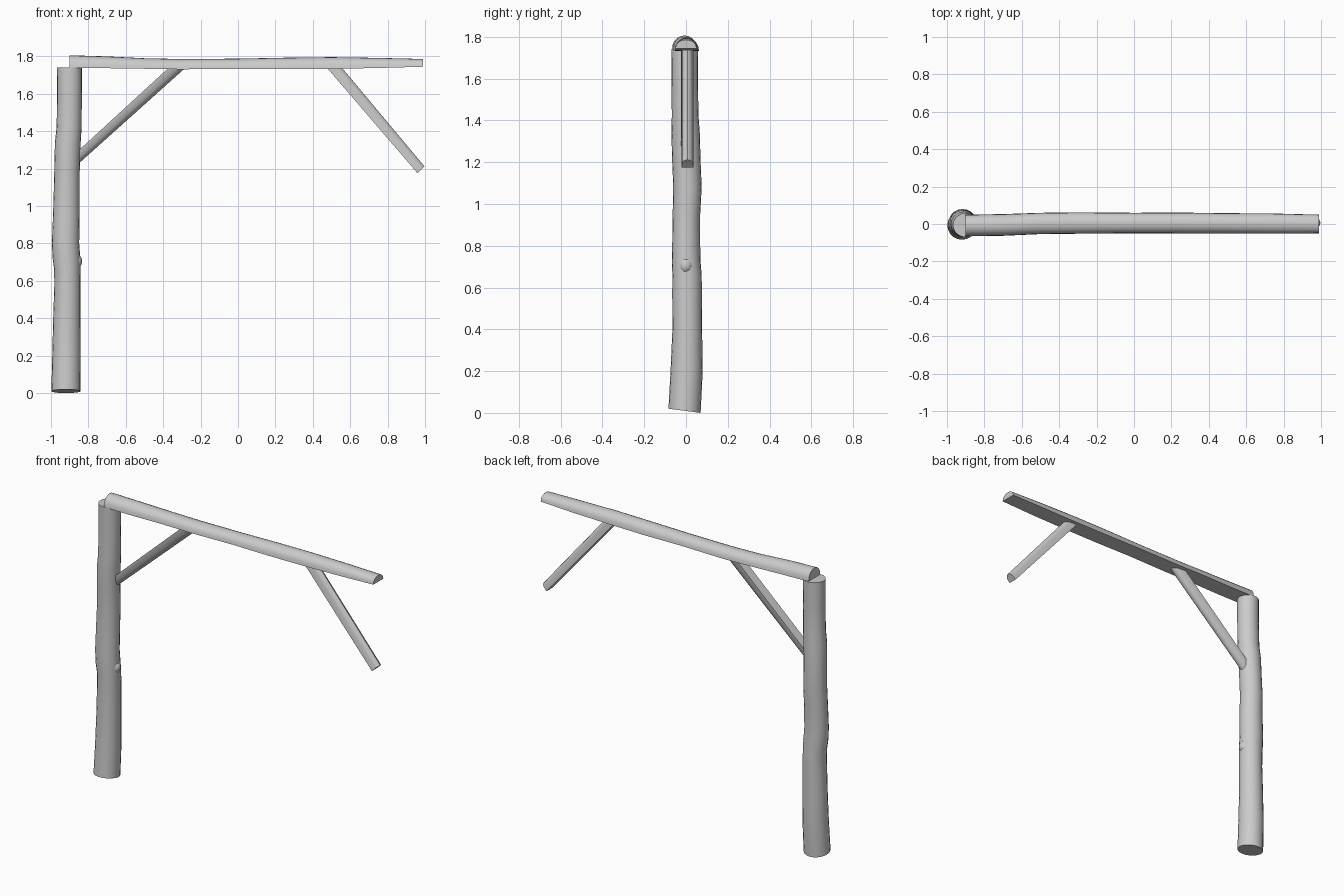
import bpy, bmesh, math
from mathutils import Vector

if "Cube" in bpy.data.objects:
    bpy.data.objects.remove(bpy.data.objects["Cube"])

wood = bpy.data.materials.new("plain grey wood")
wood.use_nodes = True
GREY = (0.6, 0.6, 0.6, 1)
wood.diffuse_color = GREY
wood.node_tree.nodes["Principled BSDF"].inputs["Base Color"].default_value = GREY


def loft(name, rings, angle=40):
    """Skin a list of closed point rings and cap both ends."""
    bm = bmesh.new()
    loops = [[bm.verts.new(p) for p in ring] for ring in rings]
    n = len(loops[0])
    for a, b in zip(loops, loops[1:]):
        for i in range(n):
            j = (i + 1) % n
            bm.faces.new((a[i], a[j], b[j], b[i]))
    bm.faces.new(loops[0][::-1])
    bm.faces.new(loops[-1])
    bmesh.ops.recalc_face_normals(bm, faces=bm.faces[:])
    mesh = bpy.data.meshes.new(name)
    bm.to_mesh(mesh)
    bm.free()
    mesh.materials.append(wood)
    ob = bpy.data.objects.new(name, mesh)
    bpy.context.collection.objects.link(ob)
    bpy.ops.object.select_all(action="DESELECT")
    ob.select_set(True)
    bpy.context.view_layer.objects.active = ob
    bpy.ops.object.shade_smooth_by_angle(angle=math.radians(angle))
    return ob


# Post: z, centre x, centre y, half width x, half width y
POST = [(0.01, -0.92, -0.007, 0.078, 0.077), (0.2, -0.917, 0.003, 0.076, 0.077),
        (0.4, -0.915, 0.006, 0.073, 0.071), (0.58, -0.912, 0.005, 0.070, 0.071),
        (0.66, -0.913, 0.005, 0.070, 0.070), (0.72, -0.917, 0.001, 0.074, 0.069),
        (0.8, -0.922, 0.001, 0.073, 0.067), (0.95, -0.918, 0.002, 0.071, 0.066),
        (1.08, -0.916, 0.007, 0.069, 0.068), (1.2, -0.914, 0.002, 0.068, 0.068),
        (1.34, -0.910, -0.002, 0.069, 0.068), (1.42, -0.903, -0.004, 0.067, 0.064),
        (1.58, -0.901, -0.006, 0.066, 0.063), (1.742, -0.901, -0.006, 0.067, 0.064)]
SIDES = 20
rings = []
for k, (z, cx, cy, rx, ry) in enumerate(POST):
    tilt = 0.01 if k == 0 else 0
    ring = []
    for i in range(SIDES):
        a = math.tau * i / SIDES
        c, s = math.cos(a), math.sin(a)
        ring.append((cx + rx * c, cy + ry * s, z - tilt * s))
    rings.append(ring)
loft("post", rings)

# Small knot on the post
knot = []
for x, r in ((-0.87, 0.05), (-0.848, 0.035), (-0.838, 0.02), (-0.834, 0.008)):
    knot.append([(x, r * 0.8 * math.cos(math.tau * i / 10),
                  0.705 + r * math.sin(math.tau * i / 10)) for i in range(10)])
loft("post_knot", knot, 60)

# Half-log beam: x, centre y, half width, bottom z, top z
BEAM = [(-0.9, -0.008, 0.058, 1.74, 1.806), (-0.7, -0.005, 0.058, 1.737, 1.8),
        (-0.5, 0.003, 0.057, 1.734, 1.79), (-0.3, 0.005, 0.057, 1.731, 1.786),
        (0, 0.005, 0.055, 1.734, 1.788), (0.25, 0.005, 0.056, 1.732, 1.793),
        (0.5, 0.003, 0.055, 1.734, 1.796), (0.75, 0.002, 0.054, 1.738, 1.792),
        (0.99, 0, 0.05, 1.745, 1.786)]
rings = []
for x, cy, w, low, high in BEAM:
    rings.append([(x, cy + w * math.cos(math.pi * i / 10),
                   low + (high - low) * math.sin(math.pi * i / 10) ** 0.85)
                  for i in range(11)])
loft("beam", rings)


def brace(name, ends, y0, y1, round_below):
    """Split-log brace; each end is its upper and lower edge point in x and z."""
    rings = []
    for upper, lower in ends:
        flat, crown = (upper, lower) if round_below else (lower, upper)
        f, c = Vector((flat[0], 0, flat[1])), Vector((crown[0], 0, crown[1]))
        ring = []
        for i in range(7):
            a = math.pi * i / 6
            p = f.lerp(c, math.sin(a) ** 0.7 if 0 < i < 6 else 0)
            p.y = (y0 + y1) / 2 + (y1 - y0) / 2 * math.cos(a)
            ring.append(p)
        rings.append(ring)
    loft(name, rings)


# Braces: one into the post, one hanging from the free end
brace("post_brace", [((-0.86, 1.29), (-0.86, 1.22)),
                     ((-0.37, 1.74), (-0.28, 1.74))], -0.025, 0.035, True)
brace("free_brace", [((0.555, 1.74), (0.475, 1.74)),
                     ((0.997, 1.212), (0.96, 1.175))], -0.022, 0.036, False)
